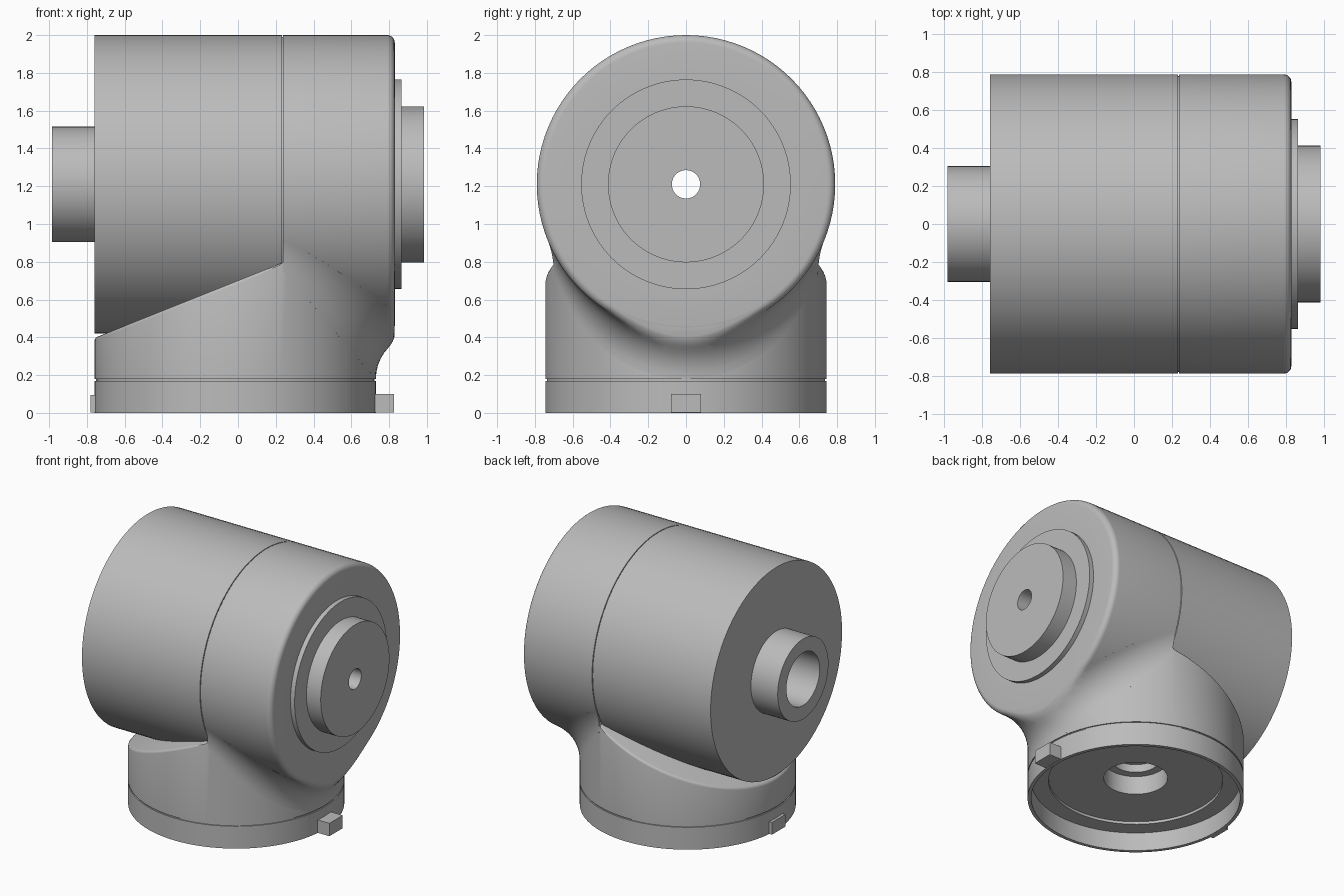
import bpy, bmesh, math
from mathutils import Vector, Matrix

if "Cube" in bpy.data.objects:
    bpy.data.objects.remove(bpy.data.objects["Cube"])

grey = bpy.data.materials.new("mid grey")
grey.use_nodes = True
grey.diffuse_color = (0.5, 0.5, 0.5, 1)
grey.node_tree.nodes["Principled BSDF"].inputs["Base Color"].default_value = (0.5, 0.5, 0.5, 1)

AXIS_Z, BODY_R = 1.21, 0.79        # horizontal housing
BASE_X, BASE_R = -0.015, 0.745     # vertical socket
SEAM, FACE, ROUND = 0.235, 0.83, 0.04


def finish(bm, name):
    bmesh.ops.recalc_face_normals(bm, faces=bm.faces)
    mesh = bpy.data.meshes.new(name)
    bm.to_mesh(mesh)
    bm.free()
    obj = bpy.data.objects.new(name, mesh)
    bpy.context.collection.objects.link(obj)
    mesh.materials.append(grey)
    return obj


def activate(obj):
    bpy.ops.object.select_all(action='DESELECT')
    obj.select_set(True)
    bpy.context.view_layer.objects.active = obj


def smooth(obj):
    activate(obj)
    bpy.ops.object.shade_smooth_by_angle(angle=math.radians(32))


def lathe(name, profile, matrix, steps=96):
    """Spin a closed (radius, height) profile about z, then place it."""
    bm = bmesh.new()
    verts = [bm.verts.new((r, 0, h)) for r, h in profile]
    edges = [bm.edges.new((v, verts[i - 1])) for i, v in enumerate(verts)]
    bmesh.ops.spin(bm, geom=verts + edges, cent=(0, 0, 0), axis=(0, 0, 1),
                   angle=math.tau, steps=steps, use_merge=True)
    bmesh.ops.remove_doubles(bm, verts=bm.verts, dist=1e-5)
    bm.transform(matrix)
    return finish(bm, name)


def box(name, lo, hi):
    bm = bmesh.new()
    lo, hi = Vector(lo), Vector(hi)
    size = hi - lo
    bmesh.ops.create_cube(bm, size=1, matrix=Matrix.Translation((lo + hi) / 2)
                          @ Matrix.Diagonal((*size, 1)))
    return finish(bm, name)


# Horizontal housing: bored hub, drum, seam groove, rounded cap, two end discs
arc = [(BODY_R - ROUND * (1 - math.cos(a)), FACE - ROUND * (1 - math.sin(a)))
       for a in (i * math.pi / 12 for i in range(7))]
profile = [(0.075, -0.5), (0.2, -0.5), (0.2, -0.985), (0.305, -0.985),
           (0.305, -0.76), (BODY_R, -0.76), (BODY_R, SEAM - 0.003),
           (BODY_R - 0.01, SEAM - 0.003), (BODY_R - 0.01, SEAM + 0.003),
           (BODY_R, SEAM + 0.003), *arc,
           (0.555, FACE), (0.555, 0.865), (0.413, 0.865), (0.413, 0.985), (0.075, 0.985)]
housing = lathe("main_housing", profile,
                Matrix.Translation((0, 0, AXIS_Z)) @ Matrix.Rotation(math.pi / 2, 4, 'Y'))
smooth(housing)

# Vertical socket with recessed underside and stepped centre bore
profile = [(0, 0.36), (0.16, 0.36), (0.16, 0.3), (0.22, 0.3), (0.22, 0.16),
           (0.6, 0.16), (0.6, 0.14), (0.72, 0.14), (0.72, 0), (BASE_R, 0),
           (BASE_R, 0.17), (0.737, 0.17), (0.737, 0.18), (BASE_R, 0.18),
           (BASE_R, 0.95), (0, 0.95)]
socket = lathe("base_socket", profile, Matrix.Translation((BASE_X, 0, 0)))

# Slanted cut across the socket top, below the drum
slope = 0.4


def slant(x):
    return 0.795 + slope * (x - SEAM)


bm = bmesh.new()
ring = [bm.verts.new((x, -1, z)) for x, z in
        ((-1.2, slant(-1.2)), (SEAM, slant(SEAM)), (SEAM, 1.3), (-1.2, 1.3))]
face = bm.faces.new(ring)
ext = bmesh.ops.extrude_face_region(bm, geom=[face])
bmesh.ops.translate(bm, vec=(0, 2, 0),
                    verts=[g for g in ext["geom"] if isinstance(g, bmesh.types.BMVert)])
cutter = finish(bm, "slant_cutter")
cutter.hide_render = True
activate(socket)
mod = socket.modifiers.new("slant", 'BOOLEAN')
mod.operation, mod.solver, mod.object = 'DIFFERENCE', 'EXACT', cutter
bpy.ops.object.modifier_apply(modifier=mod.name)
bpy.data.objects.remove(cutter)

# Round the slanted rim
bm = bmesh.new()
bm.from_mesh(socket.data)


def on_rim(v):
    return (abs(v.co.z - slant(v.co.x)) < 1e-3 and v.co.x < SEAM + 1e-3
            and math.hypot(v.co.x - BASE_X, v.co.y) > BASE_R - 0.004)


rim = [e for e in bm.edges if all(on_rim(v) for v in e.verts)]
bmesh.ops.bevel(bm, geom=rim, offset=0.025, segments=3, profile=0.5,
                affect='EDGES', clamp_overlap=True)
bm.to_mesh(socket.data)
bm.free()
smooth(socket)

# Fillet between socket and cap, a rolling-ball blend swept round the socket
FILLET_R, SPAN, COLS, ROWS = 0.24, math.radians(82), 64, 10


def to_cap(p):
    d = Vector((0, p.y, p.z - AXIS_Z)).normalized() * BODY_R
    return Vector((p.x, d.y, d.z + AXIS_Z))


def to_socket(p):
    d = Vector((p.x - BASE_X, p.y, 0)).normalized() * BASE_R
    return Vector((d.x + BASE_X, d.y, p.z))


def section(a):
    n = Vector((math.cos(a), math.sin(a), 0))
    y = BASE_R * n.y
    corner = Vector((BASE_X + BASE_R * n.x, y, AXIS_Z - math.sqrt(BODY_R ** 2 - y * y)))
    c = Vector((0, corner.y, corner.z - AXIS_Z)) / BODY_R
    turn = math.acos(n.dot(c))
    d = FILLET_R * math.tan(turn / 2)
    start = to_socket(corner + d * (c - c.dot(n) * n).normalized())
    end = to_cap(corner + d * (n - n.dot(c) * c).normalized())
    w = math.cos(turn / 2)
    pts = [Vector((BASE_X + 0.6 * n.x, 0.6 * n.y, start.z))]
    for i in range(ROWS + 1):
        t = i / ROWS
        k = ((1 - t) ** 2, 2 * w * t * (1 - t), t * t)
        pts.append((k[0] * start + k[1] * corner + k[2] * end) / sum(k))
    pts.append(Vector((end.x, end.y * 0.8, AXIS_Z + (end.z - AXIS_Z) * 0.8)))
    return pts


bm = bmesh.new()
rings = [[bm.verts.new(p) for p in section(SPAN * (2 * i / COLS - 1))] for i in range(COLS + 1)]
for a, b in zip(rings, rings[1:]):
    for j in range(len(a)):
        bm.faces.new((a[j - 1], a[j], b[j], b[j - 1]))
for end in (rings[0], rings[-1]):
    bm.faces.new(end)


def slice_x(x, keep=0):
    cut = bmesh.ops.bisect_plane(bm, geom=bm.verts[:] + bm.edges[:] + bm.faces[:],
                                 plane_co=(x, 0, 0), plane_no=(1, 0, 0),
                                 clear_outer=keep < 0, clear_inner=keep > 0)
    if keep:
        bmesh.ops.holes_fill(bm, edges=[g for g in cut["geom_cut"]
                                        if isinstance(g, bmesh.types.BMEdge)], sides=0)


slice_x(SEAM + 0.003, 1)
slice_x(FACE - 0.001, -1)
for f in (1, 0.6, 0.3, 0.12):
    slice_x(FACE - ROUND * f)
# Carry the rounded cap edge across the fillet
for v in bm.verts:
    over = v.co.x - (FACE - ROUND)
    radial = Vector((0, v.co.y, v.co.z - AXIS_Z))
    if over > 0 and radial.length > 0.75:
        v.co -= radial.normalized() * (ROUND - math.sqrt(max(0, ROUND ** 2 - over ** 2)))
smooth(finish(bm, "cap_fillet"))

# Locating tabs on the base ring
box("right_tab", (0.7, -0.08, 0.002), (0.825, 0.08, 0.1))
box("left_tab", (-0.78, -0.08, 0.002), (-0.74, 0.08, 0.095))
